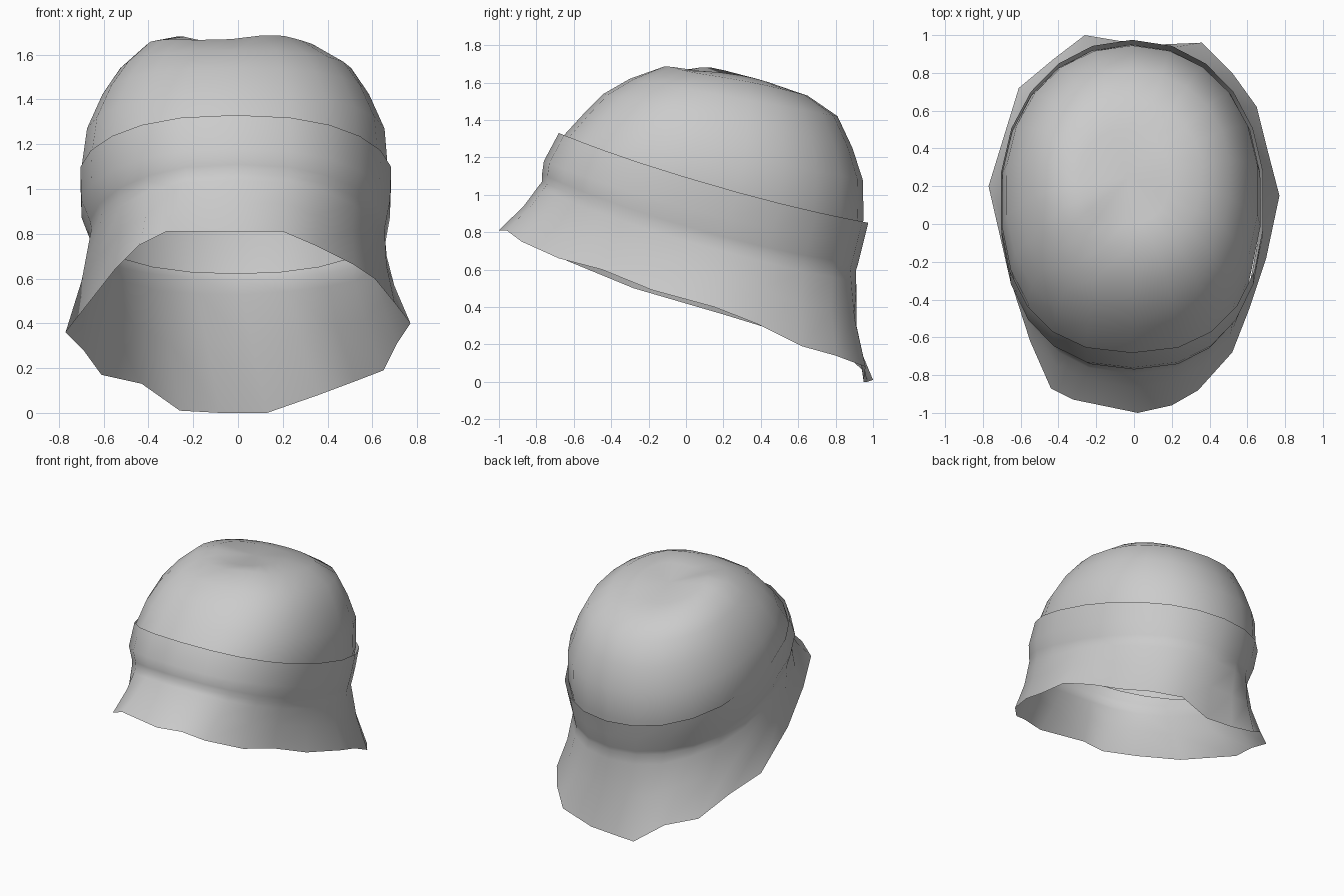
import bpy, bmesh, math
from mathutils import Vector

cube = bpy.data.objects.get("Cube")
if cube:
    bpy.data.objects.remove(cube, do_unlink=True)

SEGMENTS = 22


def material(name, value):
    mat = bpy.data.materials.new(name)
    mat.use_nodes = True
    color = (value, value, value, 1)
    mat.diffuse_color = color
    mat.node_tree.nodes["Principled BSDF"].inputs["Base Color"].default_value = color
    return mat


def soften(value, power):
    """Rounded-box version of a sine or cosine."""
    return math.copysign(abs(value) ** (2 / power), value)


def ring(front, back, half_width, sag=0, shift=0):
    """Tilted oval loop from a front (y, z) point to a back (y, z) point."""
    points = []
    for i in range(SEGMENTS):
        angle = math.tau * i / SEGMENTS
        # fuller towards the front, rounder towards the back
        power = 2.4 if math.cos(angle) > 0 else 2.1
        side, depth = soften(math.sin(angle), power), soften(-math.cos(angle), power)
        t = (depth + 1) / 2
        y = front[0] + (back[0] - front[0]) * t
        z = front[1] + (back[1] - front[1]) * t - sag * math.sin(angle) ** 2
        points.append(Vector((shift + half_width * side, y, z)))
    return points


def loft(name, rings, mat, apex=None):
    """Skin a stack of loops from the bottom up, closing at an optional apex."""
    bm = bmesh.new()
    loops = [[bm.verts.new(p) for p in points] for points in rings]
    for low, high in zip(loops, loops[1:]):
        for i in range(SEGMENTS):
            j = (i + 1) % SEGMENTS
            bm.faces.new((low[i], low[j], high[j], high[i]))
    if apex:
        tip = bm.verts.new(apex)
        for i in range(SEGMENTS):
            bm.faces.new((loops[-1][i], loops[-1][(i + 1) % SEGMENTS], tip))
    for face in bm.faces:
        face.smooth = True
    mesh = bpy.data.meshes.new(name)
    bm.to_mesh(mesh)
    bm.free()
    mesh.materials.append(mat)
    obj = bpy.data.objects.new(name, mesh)
    bpy.context.collection.objects.link(obj)
    return obj


felt = material("grey felt", 0.6)

# Wavy lower edge of the brim, from the front round by the left side
rim = [Vector(p) for p in (
    (.02, -1, .81), (.2, -.96, .81), (.34, -.88, .75), (.52, -.68, .66),
    (.61, -.45, .6), (.7, -.18, .49), (.77, .15, .4), (.71, .38, .31),
    (.65, .62, .19), (.52, .8, .14), (.36, .96, .08), (.13, .95, 0),
    (-.08, .97, 0), (-.26, 1, .01), (-.43, .87, .13), (-.61, .72, .17),
    (-.69, .46, .28), (-.77, .2, .36), (-.66, -.28, .5), (-.55, -.62, .64),
    (-.44, -.87, .75), (-.32, -.93, .81))]

# Brim and turned-up band in one sheet, with a tight fold between them
crease = ring((-.77, 1.07), (.91, .6), .66, .06)
flares = []
for t, pinch in ((.5, .98), (.88, .995)):
    flares.append([Vector((p.x * pinch, p.y * pinch, p.z))
                   for p in (low.lerp(high, t) for low, high in zip(rim, crease))])
fold = ring((-.77, 1.11), (.92, .63), .667, .06)
band_mid = ring((-.76, 1.18), (.945, .73), .695, .05, -.01)
band_top = ring((-.68, 1.33), (.975, .85), .7, .04, -.01)
loft("brim_and_band", [rim, *flares, crease, fold, band_mid, band_top], felt)

# Crown, its back hem hanging lower inside the band than its front
crown = [
    ring((-.75, 1.17), (.895, .62), .665, .04, -.01),
    ring((-.66, 1.31), (.95, .87), .69, .04, -.015),
    ring((-.55, 1.43), (.945, 1.08), .67, .02, -.01),
    ring((-.44, 1.54), (.89, 1.25), .6, 0, -.01),
    ring((-.3, 1.62), (.81, 1.42), .52, 0, -.01),
    ring((-.13, 1.665), (.65, 1.53), .39, -.02, -.03),
    ring((0, 1.65), (.5, 1.58), .24, -.03, -.05),
]
# Uneven bumps on the top
for p in crown[-1] + crown[-2]:
    for x, y in ((.16, -.1), (-.27, .1)):
        p.z += .025 * math.exp(-((p.x - x) ** 2 + (p.y - y) ** 2) / .02)
loft("crown", crown, felt, (-.03, .25, 1.625))
